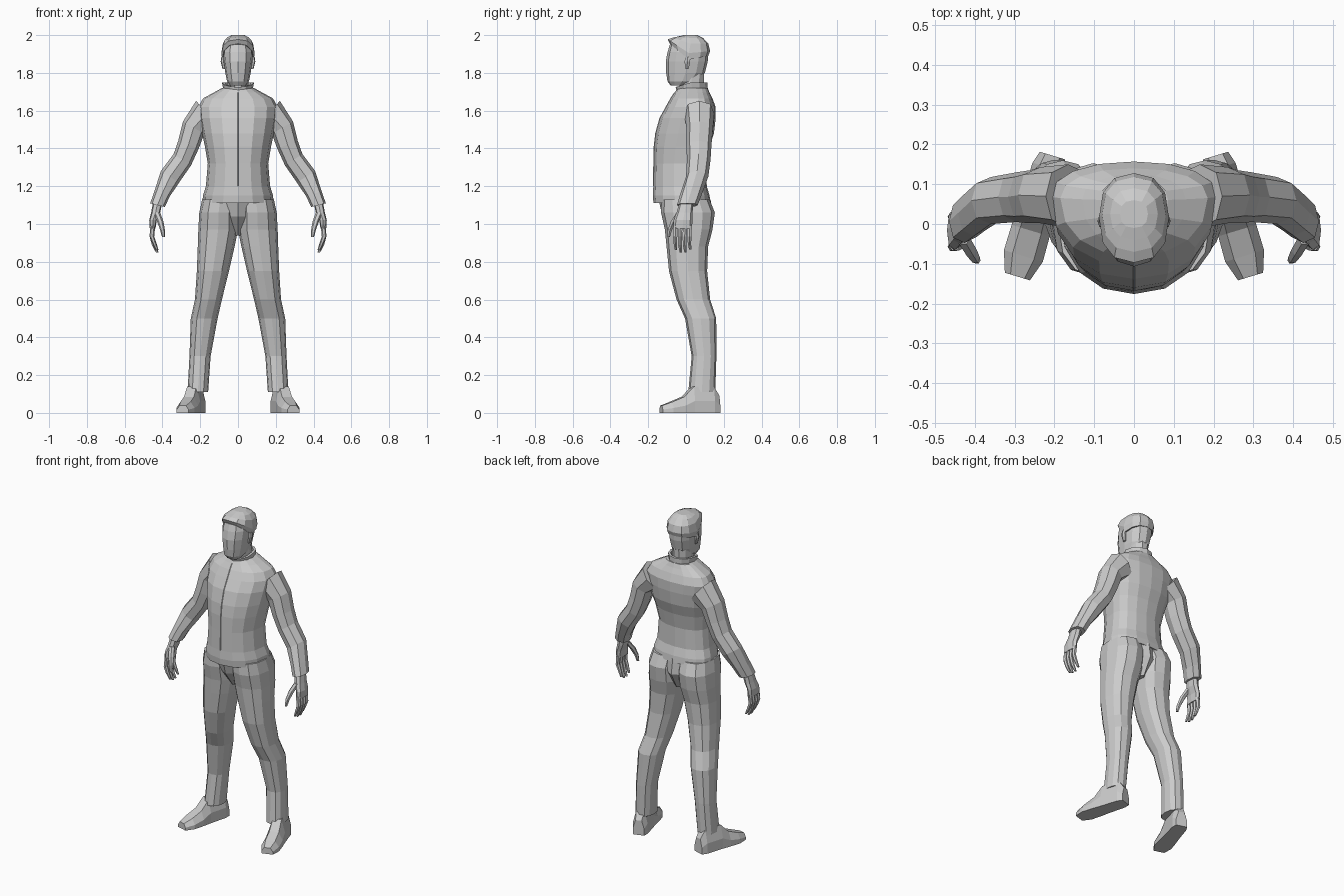
import bpy, bmesh, math
from mathutils import Vector


def skin(name, rings, mirror=False):
    """Bridge equal-length point rings into a closed flat-shaded mesh."""
    bm = bmesh.new()
    vs = [[bm.verts.new(p) for p in r] for r in rings]
    n = len(vs[0])
    for a, b in zip(vs, vs[1:]):
        for i in range(n):
            j = (i + 1) % n
            bm.faces.new((a[i], a[j], b[j], b[i]))
    bm.faces.new(vs[0][::-1])
    bm.faces.new(vs[-1])
    bmesh.ops.recalc_face_normals(bm, faces=bm.faces[:])
    me = bpy.data.meshes.new(name)
    bm.to_mesh(me)
    bm.free()
    ob = bpy.data.objects.new(name, me)
    bpy.context.collection.objects.link(ob)
    if mirror:
        ob.modifiers.new("mirror", 'MIRROR').use_mirror_merge = False
    return ob


def ring(cx, z, r, y0, y1, tilt=0, front=0, back=0, n=12, wide=.5, p=2.0):
    """Rounded section from y0 (front) to y1 (back); front/back raise the rim."""
    cy = y0 + (y1 - y0) * wide
    t = math.radians(tilt)
    pts = []
    for i in range(n):
        a = 2 * math.pi * i / n
        c, s = math.cos(a), math.sin(a)
        u = math.copysign(abs(c) ** (2 / p), c) * r
        v = math.copysign(abs(s) ** (2 / p), s)
        y = cy + v * ((y1 - cy) if v > 0 else (cy - y0))
        lift = front * max(0, -v) + back * max(0, v)
        pts.append((cx + u * math.cos(t), y, z + u * math.sin(t) + lift))
    return pts


def loft(name, rows, mirror=False, **kw):
    return skin(name, [ring(*r, **kw) for r in rows], mirror)


def tube(name, pts, radii, mirror=True):
    """Six-sided tube for a digit."""
    return loft(name, [(x, z, r, y - r, y + r) for (x, y, z), r in zip(pts, radii)], mirror, n=6)


# jacket body
jacket = [(1.11, .188, -.172, .13), (1.15, .186, -.176, .125), (1.2, .17, -.173, .11),
          (1.32, .16, -.17, .108), (1.41, .175, -.168, .125), (1.48, .19, -.16, .148),
          (1.56, .205, -.138, .157), (1.62, .21, -.105, .157), (1.665, .185, -.08, .14),
          (1.695, .13, -.06, .125), (1.72, .085, -.045, .115)]
loft("jacket", [(0, *r) for r in jacket], n=16, wide=.66, p=2.2)

# zip strip following the chest
loft("zip", [(0, z, .008, f - .003, f + .02) for z, r, f, b in jacket[2:10]], n=4)

# standing collar
loft("collar", [(0, 1.675, .105, -.065, .122), (0, 1.715, .078, -.05, .113, 0, -.01),
                (0, 1.75, .085, -.055, .113, 0, -.025), (0, 1.75, .07, -.04, .1, 0, -.025),
                (0, 1.69, .06, -.03, .09)])

# sleeves
loft("sleeve", [(.165, 1.585, .088, -.01, .15, 50), (.235, 1.51, .065, .002, .143, 30),
                (.262, 1.42, .058, .002, .135, 20), (.295, 1.34, .055, .005, .13, 33),
                (.36, 1.25, .057, 0, .118, 32), (.402, 1.16, .043, -.03, .085, 20),
                (.426, 1.1, .04, -.048, .062, 14)], True, n=8, p=2.3)

# hands
loft("palm", [(.422, 1.13, .025, -.03, .04), (.436, 1.06, .024, -.05, .035),
              (.45, 1.02, .02, -.065, .034), (.452, .975, .015, -.068, .032)], True, n=8, p=2.6)
for i in range(4):
    y = .02 - .025 * i
    drop = (.015, 0, 0, .012)[i]
    tube("finger", [(.451, y, .99), (.456, y - .002, .935), (.445, y - .002, .89 + drop),
                    (.428, y + .002, .85 + drop)], (.013, .0125, .011, .007))
tube("thumb", [(.43, -.035, 1.06), (.412, -.065, 1.015), (.4, -.085, .97), (.394, -.092, .93)],
     (.018, .017, .013, .008))

# trousers
legs = [(0, .19, -.13, .125, 1.13), (0, .205, -.132, .153, 1.06), (0, .21, -.112, .14, .97),
        (.018, .213, -.103, .117, .88), (.048, .218, -.09, .112, .75), (.085, .228, -.05, .128, .6),
        (.108, .25, -.005, .16, .5), (.145, .257, .03, .161, .3), (.158, .267, .012, .155, .11)]
loft("trouser_leg", [((a + b) / 2, z, (b - a) / 2, f, k) for a, b, f, k, z in legs],
     True, n=12, p=2.3)
loft("trouser_seat", [(0, 1.13, .17, -.145, .13), (0, 1.04, .1, -.125, .145),
                      (0, .94, .02, -.05, .09)], n=8)

# shoes, turned outwards
heel, toe, side = Vector((.205, .172, 0)), Vector((.293, -.132, 0)), Vector((.957, .29, 0))
rings = []
for t, w, h in [(0, .033, .09), (.1, .043, .14), (.45, .046, .14), (.62, .05, .085),
                (.83, .051, .058), (1, .033, .038)]:
    c = heel.lerp(toe, t)
    rings.append([c + side * (w * k) + Vector((0, 0, h * q)) for k, q in
                  [(-1, 0), (1, 0), (1, .45), (.55, 1), (-.55, 1), (-1, .45)]])
skin("shoe", rings, True)

# neck and head
loft("neck", [(0, 1.67, .058, -.035, .095), (0, 1.82, .055, -.04, .1)], n=10)
loft("head", [(0, 1.732, .04, -.08, .0), (0, 1.755, .058, -.098, .06), (0, 1.8, .067, -.105, .1),
              (0, 1.86, .076, -.107, .115), (0, 1.91, .08, -.098, .118),
              (0, 1.95, .07, -.085, .1)], n=12, p=2.3)
loft("ear", [(.074, 1.82, .008, -.005, .015), (.082, 1.86, .01, -.01, .025),
             (.08, 1.885, .008, -.005, .022)], True, n=6)

# knitted cap, rim rising to the brow
loft("cap", [(0, 1.87, .084, -.086, .118, 0, .085, .02), (0, 1.905, .088, -.097, .128, 0, .072, .01),
             (0, 1.955, .08, -.07, .118, 0, .032), (0, 1.985, .06, -.04, .09, 0, .008),
             (0, 2.0, .035, -.01, .06)], n=12, p=2.4)
